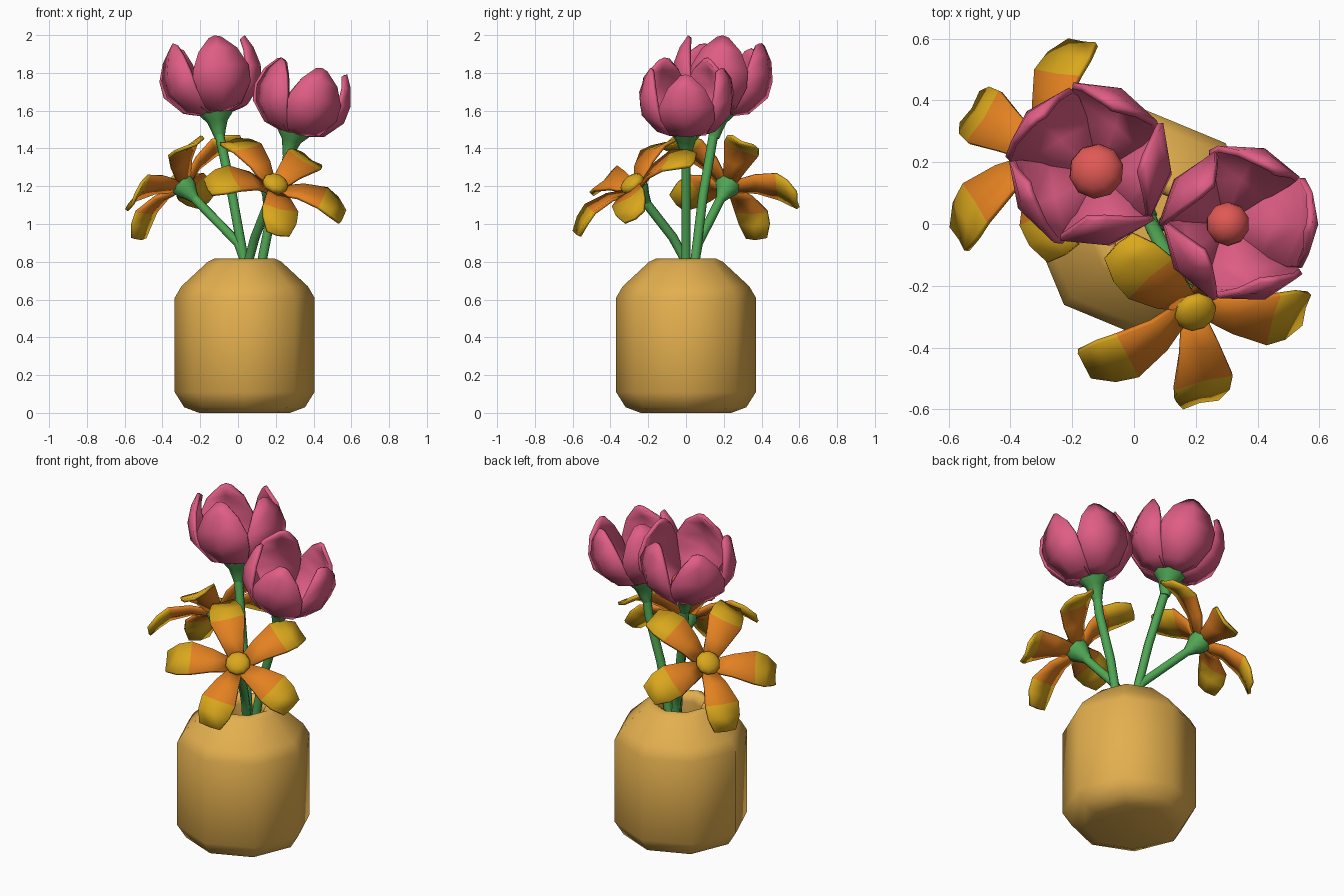
import bpy, bmesh, math
from mathutils import Vector, Matrix

if "Cube" in bpy.data.objects:
    bpy.data.objects.remove(bpy.data.objects["Cube"])


def material(name, rgb):
    m = bpy.data.materials.new(name)
    m.diffuse_color = (*rgb, 1)
    m.use_nodes = True
    m.node_tree.nodes["Principled BSDF"].inputs["Base Color"].default_value = m.diffuse_color
    return m


TAN = material("tan_ceramic", (0.77, 0.43, 0.077))
GREEN = material("stem_green", (0.08, 0.38, 0.09))
PINK = material("petal_pink", (0.74, 0.11, 0.235))
CORAL = material("coral_centre", (0.75, 0.10, 0.09))
ORANGE = material("petal_orange", (0.77, 0.22, 0.015))
YELLOW = material("tip_yellow", (0.70, 0.39, 0.012))


def finish(name, bm, mats, matrix=Matrix(), angle=60, thickness=0):
    me = bpy.data.meshes.new(name)
    bm.to_mesh(me)
    bm.free()
    ob = bpy.data.objects.new(name, me)
    bpy.context.collection.objects.link(ob)
    for m in mats:
        me.materials.append(m)
    ob.matrix_world = matrix
    bpy.ops.object.select_all(action='DESELECT')
    ob.select_set(True)
    bpy.context.view_layer.objects.active = ob
    bpy.ops.object.shade_smooth_by_angle(angle=math.radians(angle))
    if thickness:
        mod = ob.modifiers.new("thickness", 'SOLIDIFY')
        mod.thickness = thickness
        mod.offset = 0
    return ob


def frame(origin, axis, toward):
    """Local z along axis, local x toward the first petal."""
    z = Vector(axis).normalized()
    x = Vector(toward)
    x = (x - z * x.dot(z)).normalized()
    m = Matrix((x, z.cross(x), z)).transposed().to_4x4()
    m.translation = Vector(origin)
    return m


def loft(bm, rings):
    """Skin closed rings of points and cap both ends."""
    vs = [[bm.verts.new(p) for p in r] for r in rings]
    n = len(vs[0])
    for a, b in zip(vs, vs[1:]):
        for i in range(n):
            bm.faces.new((a[i], a[(i + 1) % n], b[(i + 1) % n], b[i]))
    bm.faces.new(vs[0][::-1])
    bm.faces.new(vs[-1])
    bmesh.ops.recalc_face_normals(bm, faces=bm.faces)


def lathe(name, profile, mat, matrix, sides=8):
    bm = bmesh.new()
    loft(bm, [[(r * math.cos(math.tau * i / sides), r * math.sin(math.tau * i / sides), z)
               for i in range(sides)] for r, z in profile])
    return finish(name, bm, [mat], matrix)


def stem(name, pts, radius=0.025, sides=8):
    pts = [Vector(p) for p in pts]
    rings = []
    for i, p in enumerate(pts):
        d = pts[min(i + 1, len(pts) - 1)] - pts[max(i - 1, 0)]
        m = frame(p, d, (1, 0, 0))
        rings.append([m @ Vector((radius * math.cos(math.tau * k / sides),
                                  radius * math.sin(math.tau * k / sides), 0))
                      for k in range(sides)])
    bm = bmesh.new()
    loft(bm, rings)
    finish(name, bm, [GREEN])


def ball(name, mat, matrix, size):
    bm = bmesh.new()
    bmesh.ops.create_uvsphere(bm, u_segments=10, v_segments=8, radius=1,
                              matrix=Matrix.Diagonal((*size, 1)))
    finish(name, bm, [mat], matrix)


def petals(name, rows, point, mats, matrix, thickness, tip_row=99):
    """Five petals; each row has three points given by point(row, side)."""
    bm = bmesh.new()
    for k in range(5):
        rot = Matrix.Rotation(math.tau * k / 5, 3, 'Z')
        grid = [[bm.verts.new(rot @ Vector(point(row, s))) for s in (-1, 0, 1)] for row in rows]
        for j, (a, b) in enumerate(zip(grid, grid[1:])):
            for i in range(2):
                f = bm.faces.new((a[i], b[i], b[i + 1], a[i + 1]))
                f.material_index = int(j >= tip_row)
    finish(name, bm, mats, matrix, 40, thickness)


# Vase: eight-sided lathe with a recessed mouth
lathe("vase", [(0.24, 0), (0.32, 0.03), (0.37, 0.11), (0.37, 0.61), (0.335, 0.67),
               (0.195, 0.80), (0.16, 0.817), (0.13, 0.80), (0.12, 0.76), (0.14, 0.60)],
      TAN, Matrix.Translation((0.035, 0, 0)))

# Tulip heads: cupped petals (radius, height, half width)
CUP = [(0.035, 0.0, 0.026), (0.165, 0.035, 0.115), (0.248, 0.13, 0.163),
       (0.259, 0.225, 0.158), (0.235, 0.32, 0.105), (0.198, 0.388, 0.03)]


def cup_point(row, s):
    r, z, w = row
    a = s * w / r
    r += 0.007 * s * min(1, z / 0.1)      # one edge tucks under its neighbour
    return r * math.cos(a), r * math.sin(a), z - abs(s) * 0.01 * (z > 0.2)


def tulip(name, base, axis, scale, centre):
    m = frame(base, axis, (axis[0], axis[1], 0)) @ Matrix.Scale(scale, 4)
    petals(name + "_petals", CUP, cup_point, [PINK], m, 0.022)
    ball(name + "_centre", CORAL, m @ Matrix.Translation((0, 0, 0.05)), (centre, centre, 0.07))
    lathe(name + "_calyx", [(0.026, -0.13), (0.038, -0.09), (0.055, -0.04),
                            (0.088, 0.0), (0.092, 0.01), (0.03, -0.012)], GREEN, m)


tulip("tall_tulip", (-0.115, 0.165, 1.582), (-0.14, 0.12, 1), 1.0, 0.09)
tulip("short_tulip", (0.292, 0, 1.478), (0.26, 0, 1), 0.955, 0.075)

# Open flowers: flat petals (distance, half width, height) with yellow tips
FLAT = [(0.03, 0.036, -0.02), (0.14, 0.067, 0.03), (0.26, 0.098, 0.045),
        (0.33, 0.092, 0.02), (0.395, 0.062, -0.018)]


def flat_point(row, s):
    d, w, h = row
    return d, s * w, h - (1 - abs(s)) * 0.012


def daisy(name, base, axis, toward):
    m = frame(base, axis, toward)
    petals(name + "_petals", FLAT, flat_point, [ORANGE, YELLOW], m, 0.018, 2)
    ball(name + "_centre", YELLOW, m @ Matrix.Translation((0, 0, 0.012)), (0.07, 0.07, 0.04))
    lathe(name + "_calyx", [(0.024, -0.13), (0.04, -0.09), (0.065, -0.045),
                            (0.068, -0.02), (0.03, -0.005)], GREEN, m)


daisy("front_flower", (0.195, -0.278, 1.205), (0.31, -0.57, 0.76), (0.02, -0.3, -0.25))
daisy("back_flower", (-0.305, 0.23, 1.22), (-0.61, 0.37, 0.70), (-0.23, 0.15, -0.28))

# Stems, gathered in the vase mouth
stem("tall_tulip_stem", [(0.05, 0.03, 0.61), (0.03, 0.05, 0.82), (-0.03, 0.09, 1.15), (-0.1, 0.147, 1.48)])
stem("short_tulip_stem", [(0.10, 0, 0.61), (0.13, 0, 0.82), (0.17, 0, 1.02), (0.25, 0, 1.28), (0.265, 0, 1.38)])
stem("front_flower_stem", [(0.05, 0.02, 0.61), (0.06, -0.01, 0.82), (0.09, -0.07, 0.93), (0.165, -0.218, 1.12)])
stem("back_flower_stem", [(0.05, 0.03, 0.61), (0.03, 0.05, 0.82), (0.0, 0.065, 0.90), (-0.235, 0.187, 1.14)])
